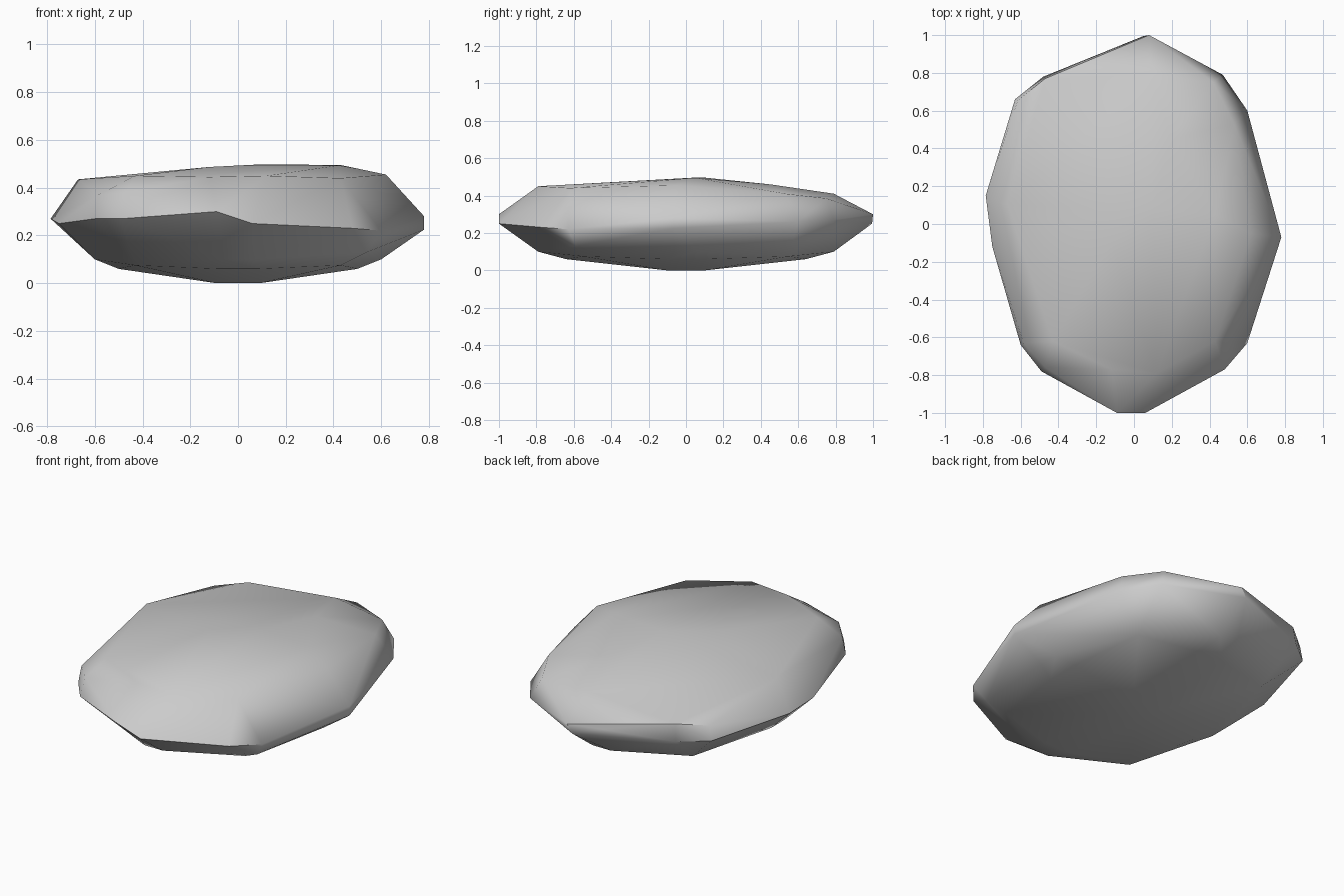
import bpy, bmesh

# Widest belt: outline of the stone around mid height
belt = [(0.08, 1.0, 0.30), (0.47, 0.79, 0.27), (0.60, 0.60, 0.26), (0.78, -0.07, 0.28),
        (0.78, -0.07, 0.225), (0.60, -0.63, 0.22), (0.48, -0.77, 0.23), (0.06, -1.0, 0.25),
        (-0.09, -1.0, 0.30), (-0.49, -0.78, 0.27), (-0.60, -0.64, 0.27), (-0.75, -0.12, 0.25),
        (-0.785, 0.15, 0.27), (-0.63, 0.66, 0.26), (-0.48, 0.78, 0.26), (0.05, 0.995, 0.25),
        (-0.1, 0.93, 0.29)]

# Upper rim and gently tilted crown
crown = [(0.12, -0.79, 0.45), (-0.12, -0.77, 0.445), (0.43, -0.62, 0.44), (-0.43, -0.62, 0.45),
         (-0.585, -0.63, 0.37), (-0.47, -0.76, 0.38), (0.62, -0.05, 0.455), (0.43, 0.05, 0.495),
         (0.1, 0.08, 0.498), (-0.12, -0.1, 0.487), (-0.67, 0.1, 0.435), (-0.615, 0.655, 0.345),
         (-0.47, 0.77, 0.36), (0.09, 0.79, 0.41), (0.2, 0.45, 0.46), (0.42, 0.75, 0.385),
         (0.53, 0.53, 0.41)]

# Underside: a small foot pad and sloping lower rim, mirrored in x and y
under = [(0.09, 0.1, 0.0), (0.43, 0.55, 0.075), (0.50, 0.1, 0.06), (0.60, 0.06, 0.10),
         (0.08, 0.64, 0.06), (0.06, 0.79, 0.10)]
base = [(sx * x, sy * y, z) for x, y, z in under for sx in (-1, 1) for sy in (-1, 1)]
base.append((0.54, -0.59, 0.13))

bm = bmesh.new()
for p in belt + crown + base:
    bm.verts.new(p)
bmesh.ops.convex_hull(bm, input=bm.verts)
loose = [v for v in bm.verts if not v.link_faces]
bmesh.ops.delete(bm, geom=loose, context='VERTS')
bmesh.ops.recalc_face_normals(bm, faces=bm.faces)
for f in bm.faces:
    f.smooth = True

# Single smooth-shaded stone
mesh = bpy.data.meshes.new("flat_stone")
bm.to_mesh(mesh)
bm.free()
stone = bpy.data.objects.new("flat_stone", mesh)
bpy.context.collection.objects.link(stone)

# Keep the belt ridge crisp
bpy.context.view_layer.objects.active = stone
stone.select_set(True)
bpy.ops.object.shade_smooth_by_angle(angle=0.9)
